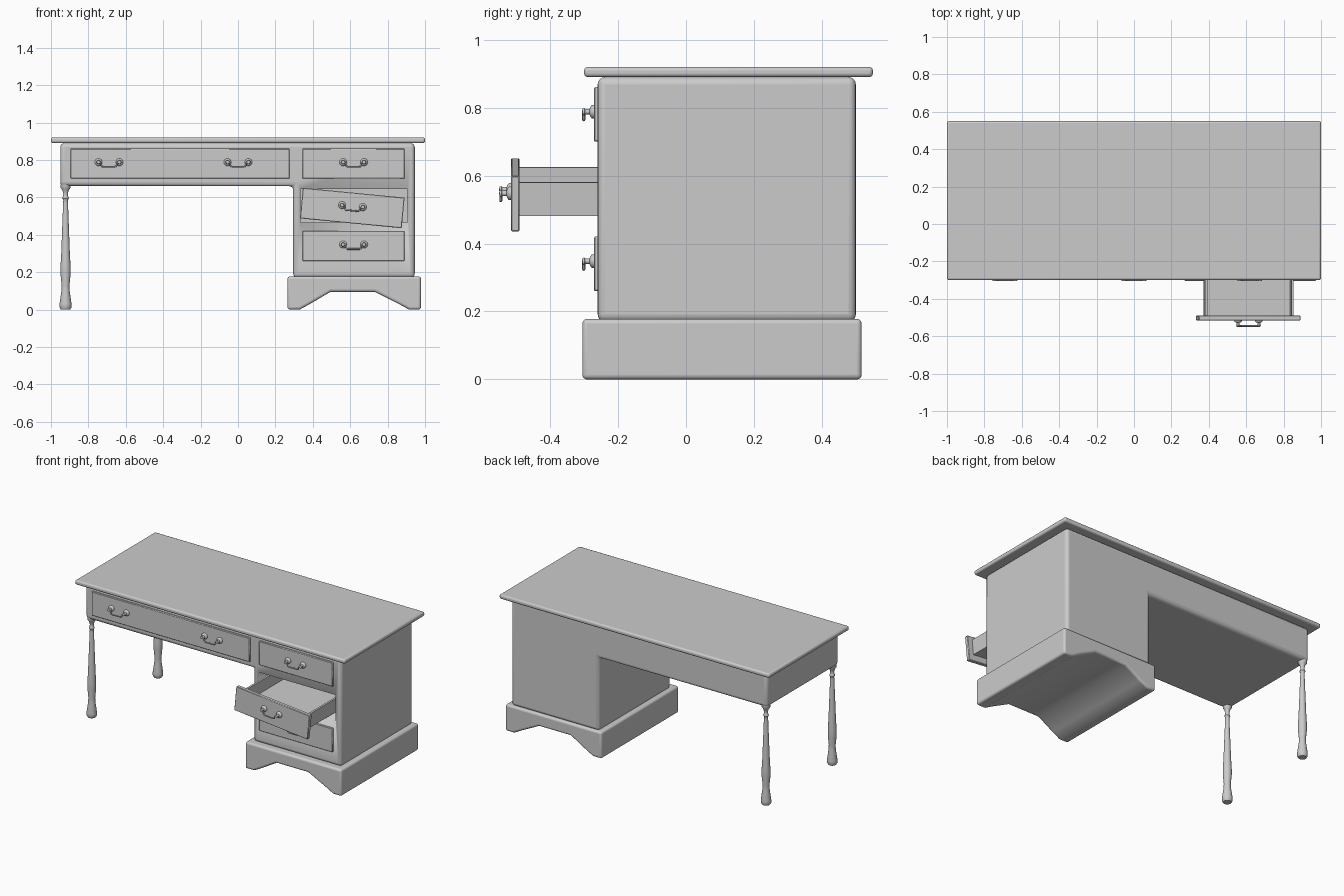
import bpy, bmesh
from math import radians, pi
from mathutils import Matrix, Vector

if "Cube" in bpy.data.objects:
    bpy.data.objects.remove(bpy.data.objects["Cube"])


def finish(name, bm, bevel=0.0, segments=3, angle=35):
    bmesh.ops.recalc_face_normals(bm, faces=bm.faces)
    me = bpy.data.meshes.new(name)
    bm.to_mesh(me)
    bm.free()
    ob = bpy.data.objects.new(name, me)
    bpy.context.collection.objects.link(ob)
    bpy.ops.object.select_all(action='DESELECT')
    ob.select_set(True)
    bpy.context.view_layer.objects.active = ob
    if bevel:
        m = ob.modifiers.new("bevel", 'BEVEL')
        m.width, m.segments, m.limit_method = bevel, segments, 'ANGLE'
        m.angle_limit = radians(50)
    bpy.ops.object.shade_smooth_by_angle(angle=radians(angle))
    return ob


def add_box(bm, lo, hi):
    lo, hi = Vector(lo), Vector(hi)
    size = hi - lo
    bmesh.ops.create_cube(bm, size=1, matrix=Matrix.Translation((lo + hi) / 2) @ Matrix.Diagonal((*size, 1)))


def box(name, lo, hi, bevel=0.0, segments=3):
    bm = bmesh.new()
    add_box(bm, lo, hi)
    return finish(name, bm, bevel, segments)


def extrude_y(name, pts, y0, y1, bevel):
    bm = bmesh.new()
    face = bm.faces.new([bm.verts.new((x, y0, z)) for x, z in pts])
    res = bmesh.ops.extrude_face_region(bm, geom=[face])
    verts = [g for g in res['geom'] if isinstance(g, bmesh.types.BMVert)]
    bmesh.ops.translate(bm, verts=verts, vec=(0, y1 - y0, 0))
    return finish(name, bm, bevel, 4)


def lathe(name, profile, loc, rot=Matrix(), steps=24):
    bm = bmesh.new()
    vs = [bm.verts.new((r, 0, z)) for r, z in profile]
    es = [bm.edges.new(p) for p in zip(vs, vs[1:])]
    bmesh.ops.spin(bm, geom=vs + es, axis=(0, 0, 1), cent=(0, 0, 0), angle=2 * pi, steps=steps)
    bmesh.ops.remove_doubles(bm, verts=bm.verts, dist=1e-5)
    bm.transform(Matrix.Translation(loc) @ rot)
    return finish(name, bm, angle=50)


def handle(x, y, z):
    """Two turned rosettes with a swinging bail, on a face at depth y."""
    rosette = [(0, 0), (.02, 0), (.02, .006), (.014, .011), (.008, .013), (.008, .026), (.011, .028), (.009, .034), (0, .035)]
    parts = [lathe("handle_rosette", rosette, (x + s * .056, y, z + .006), Matrix.Rotation(pi / 2, 4, 'X'), 16)
             for s in (-1, 1)]
    cu = bpy.data.curves.new("handle_bail", 'CURVE')
    cu.dimensions, cu.bevel_depth, cu.bevel_resolution, cu.use_fill_caps = '3D', .0045, 2, True
    pts = [(-.056, .006), (-.043, .002), (-.04, -.013), (-.033, -.018),
           (.033, -.018), (.04, -.013), (.043, .002), (.056, .006)]
    sp = cu.splines.new('POLY')
    sp.points.add(len(pts) - 1)
    for p, (px, pz) in zip(sp.points, pts):
        p.co = (x + px, y - .03, z + pz, 1)
    ob = bpy.data.objects.new("handle_bail", cu)
    bpy.context.collection.objects.link(ob)
    return parts + [ob]


# Table top
box("table_top", (-1, -.30, .89), (1, .55, .92), .011, 3)

# Body: apron and pedestal as one L-shaped solid
body = extrude_y("desk_body", [(-.95, .66), (.295, .66), (.295, .17), (.945, .17), (.945, .89), (-.95, .89)], -.26, .50, .022)

# Opening for the pulled-out drawer
cutter = box("drawer_cavity_cutter", (.335, -.4, .465), (.905, .30, .645))
cutter.hide_render = True
cutter.hide_set(True)
cut = body.modifiers.new("drawer_opening", 'BOOLEAN')
cut.operation, cut.object, cut.solver = 'DIFFERENCE', cutter, 'EXACT'

# Plinth with shaped lower edge
extrude_y("plinth", [(.265, 0), (.33, 0), (.385, .03), (.495, .095), (.73, .095), (.86, .03), (.915, 0), (.978, 0),
                     (.978, .178), (.265, .178)], -.305, .517, .014)

# Closed drawer fronts and their handles
for name, x0, x1, z0, hs in (("wide_drawer_front", -.895, .275, .70, (-.69, 0)),
                             ("upper_drawer_front", .345, .89, .70, (.618,)),
                             ("lower_drawer_front", .345, .89, .26, (.618,))):
    box(name, (x0, -.271, z0), (x1, -.25, z0 + .16), .003, 1)
    for hx in hs:
        handle(hx, -.271, z0 + .082)

# Open drawer, tilted: front, tray and handle around a local origin
parts = [box("open_drawer_front", (-.273, -.515, -.082), (.273, -.49, .082), .003, 1)]
bm = bmesh.new()
add_box(bm, (-.238, -.495, -.04), (.238, .05, -.028))
for lo, hi in (((-.238, -.495, -.028), (-.226, .05, .06)), ((.226, -.495, -.028), (.238, .05, .06)),
               ((-.226, .038, -.028), (.226, .05, .06))):
    add_box(bm, lo, hi)
parts.append(finish("open_drawer_tray", bm))
parts += handle(0, -.515, 0.004)
tilt = Matrix.Translation((.611, 0, .543)) @ Matrix.Rotation(radians(5.5), 4, 'Y')
for ob in parts:
    ob.matrix_world = tilt

# Turned legs on the open side
profile = [(0, 0), (.025, 0), (.032, .012), (.032, .03), (.022, .10), (.021, .13), (.027, .19), (.027, .23),
           (.023, .30), (.013, .57), (.012, .585), (.018, .595), (.013, .607), (.012, .62), (.018, .64), (.027, .652), (.027, .67), (0, .67)]
for name, y in (("front_leg", -.23), ("back_leg", .47)):
    lathe(name, profile, (-.922, y, 0))
